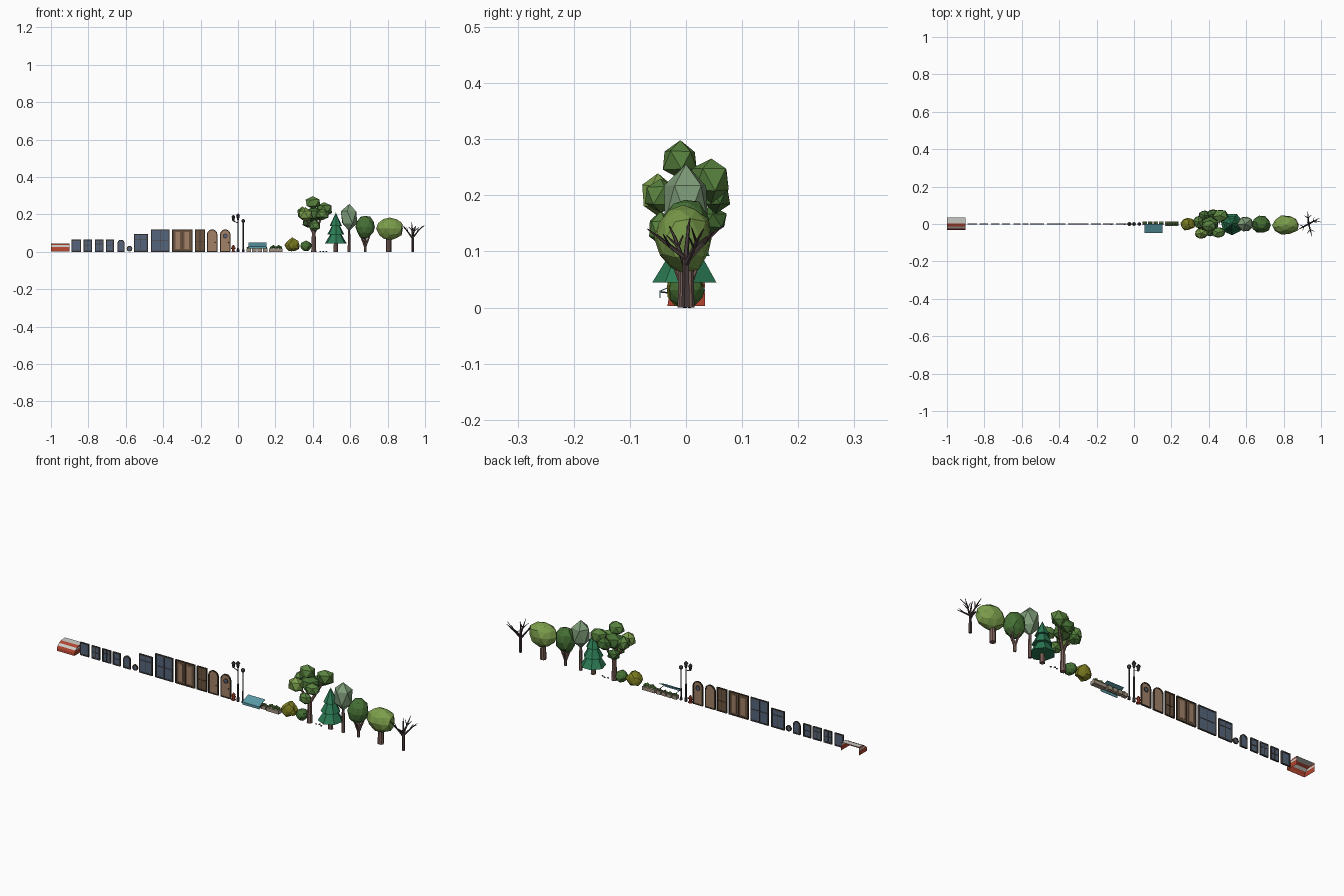
import bpy, bmesh, math, random
from mathutils import Vector, Matrix

if "Cube" in bpy.data.objects:
    bpy.data.objects.remove(bpy.data.objects["Cube"])

random.seed(4)
COL = dict(red=(.45, .06, .03), white=(.6, .6, .57), frame=(.06, .055, .055), glass=(.09, .13, .2),
           wood=(.15, .09, .05), wood_dark=(.06, .04, .025), door=(.36, .22, .14), metal=(.05, .05, .06),
           teal=(.1, .32, .38), planter=(.36, .29, .22), trunk=(.2, .12, .1), twig=(.07, .045, .045),
           green=(.1, .23, .05), dark=(.06, .16, .035), sage=(.21, .33, .19), lime=(.2, .34, .07),
           pine=(.025, .2, .09), olive=(.2, .2, .015), stone=(.06, .08, .05))


def mat(name):
    m = bpy.data.materials.get(name)
    if not m:
        m = bpy.data.materials.new(name)
        m.diffuse_color = (*COL[name], 1)
        m.use_nodes = True
        m.node_tree.nodes["Principled BSDF"].inputs["Base Color"].default_value = m.diffuse_color
    return m


def finish(bm, name, color):
    bmesh.ops.recalc_face_normals(bm, faces=bm.faces)
    me = bpy.data.meshes.new(name)
    bm.to_mesh(me)
    bm.free()
    ob = bpy.data.objects.new(name, me)
    me.materials.append(mat(color))
    bpy.context.collection.objects.link(ob)
    return ob


def box(name, x0, x1, y0, y1, z0, z1, color):
    bm = bmesh.new()
    m = Matrix.Translation(((x0+x1)/2, (y0+y1)/2, (z0+z1)/2)) @ Matrix.Diagonal((x1-x0, y1-y0, z1-z0, 1))
    bmesh.ops.create_cube(bm, size=1, matrix=m)
    return finish(bm, name, color)


def limbs(name, parts, color, n=6):
    # tapered rods: (start, end, radius at start, radius at end)
    bm = bmesh.new()
    for p, q, r1, r2 in parts:
        p, q = Vector(p), Vector(q)
        d = q - p
        m = Matrix.Translation((p+q)/2) @ d.to_track_quat('Z', 'Y').to_matrix().to_4x4()
        bmesh.ops.create_cone(bm, cap_ends=True, segments=n, radius1=r1, radius2=r2, depth=d.length, matrix=m)
    return finish(bm, name, color)


def blob(name, c, r, color, sub=1, rough=.1):
    # faceted foliage lump
    bm = bmesh.new()
    bmesh.ops.create_icosphere(bm, subdivisions=sub, radius=1)
    rot = Matrix.Rotation(random.uniform(0, 3), 3, 'Z')
    for v in bm.verts:
        p = rot @ v.co * (1 + random.uniform(-rough, rough*.6))
        v.co = Vector(c) + Vector((p.x*r[0], p.y*r[1], p.z*r[2]))
    return finish(bm, name, color)


def outline(kind, cx, w, h, inset=0):
    r = w/2 - inset
    if kind == 'rect':
        return [(cx-r, inset), (cx+r, inset), (cx+r, h-inset), (cx-r, h-inset)]
    if kind == 'arch':
        arc = [(cx+r*math.cos(a*math.pi/8), h-w/2+r*math.sin(a*math.pi/8)) for a in range(9)]
        return [(cx-r, inset), (cx+r, inset)] + arc
    return [(cx+r*math.cos(a*math.pi/6), h/2+r*math.sin(a*math.pi/6)) for a in range(12)]


def slab(name, pts, y0, y1, color):
    bm = bmesh.new()
    f = bm.faces.new([bm.verts.new((x, y0, z)) for x, z in pts])
    e = bmesh.ops.extrude_face_region(bm, geom=[f])['geom']
    bmesh.ops.translate(bm, vec=(0, y1-y0, 0), verts=[v for v in e if isinstance(v, bmesh.types.BMVert)])
    f2 = [f] if f.is_valid else []
    if not any(len(x.verts) == len(pts) and x.calc_center_median().y < min(y0, y1)+1e-6 for x in bm.faces) and not f2:
        bm.faces.new([v for v in bm.verts if abs(v.co.y-y0) < 1e-7])
    return finish(bm, name, color)


def ring(name, outer, inner, d, color):
    bm = bmesh.new()
    loops = [[bm.verts.new((x, y, z)) for x, z in pts]
             for pts, y in ((outer, -d), (inner, -d), (inner, d), (outer, d))]
    n = len(outer)
    for k in range(4):
        a, b = loops[k], loops[(k+1) % 4]
        for i in range(n):
            bm.faces.new((a[i], a[(i+1) % n], b[(i+1) % n], b[i]))
    return finish(bm, name, color)


def opening(name, kind, x0, x1, h, fcol, pcol, t=.006, bars_v=(), bars_h=()):
    # frame, infill panel and glazing bars (positions as fractions)
    cx, w = (x0+x1)/2, x1-x0
    ring(name+"_frame", outline(kind, cx, w, h), outline(kind, cx, w, h, t), .004, fcol)
    slab(name+"_panel", outline(kind, cx, w, h, t*.8), -.0015, .0015, pcol)
    for f in bars_v:
        top = h-t*.5
        box(name+"_bar", x0+w*f-t*.3, x0+w*f+t*.3, -.003, .003, t*.5, top, fcol)
    for f in bars_h:
        box(name+"_bar", x0+t*.5, x1-t*.5, -.003, .003, h*f-t*.3, h*f+t*.3, fcol)


# striped awning: bands step down along a curved profile, sides included
prof = [(.034, .045), (.002, .043), (-.014, .036), (-.025, .027), (-.031, .017), (-.033, .003)]
for i, c in enumerate(['white', 'red', 'white', 'red', 'red']):
    (ya, za), (yb, zb) = prof[i], prof[i+1]
    bm = bmesh.new()
    t, b = [[[bm.verts.new((x, yy, z)) for yy in (y, .034)] for x in (-1, -.9)] for y, z in ((ya-1e-5, za), (yb, zb))]
    bm.faces.new((t[0][0], t[1][0], b[1][0], b[0][0]))
    for s in (0, 1):
        bm.faces.new((t[s][0], b[s][0], b[s][1], t[s][1]))
    finish(bm, "awning_band", c)

# windows
opening("window_tall", 'rect', -.89, -.84, .065, 'frame', 'glass')
opening("window_split", 'rect', -.825, -.78, .065, 'frame', 'glass', bars_v=(.5,), bars_h=(.5,))
opening("window_transom", 'rect', -.765, -.718, .065, 'frame', 'glass', bars_v=(.5,), bars_h=(.65,))
opening("window_sash", 'rect', -.706, -.664, .065, 'frame', 'glass', bars_h=(.5,))
opening("window_arched", 'arch', -.645, -.606, .065, 'frame', 'glass')
opening("window_round", 'circle', -.595, -.565, .034, 'wood_dark', 'glass', t=.005)
opening("shop_window", 'rect', -.557, -.482, .095, 'frame', 'glass', bars_v=(.5,), bars_h=(.68,))
opening("wide_window", 'rect', -.466, -.366, .12, 'frame', 'glass', bars_v=(.5,), bars_h=(.5,))

# doors
opening("double_door", 'rect', -.352, -.243, .12, 'wood_dark', 'wood', bars_v=(.5,))
for x in (-.334, -.285):
    box("door_panel", x, x+.024, -.003, .003, .015, .105, 'door')
opening("single_door", 'rect', -.231, -.176, .12, 'wood_dark', 'wood', bars_v=(.5,), bars_h=(.45,))
for x0 in (-.166, -.096):
    opening("arched_door", 'arch', x0, x0+.056, .12, 'wood_dark', 'door', t=.005)
    blob("door_knob", (x0+.044, -.004, .05), (.003, .003, .003), 'metal', 1, 0)
o, i = ([(x, z+.072) for x, z in outline('circle', -.068, .026, .026, s)] for s in (0, .004))
ring("door_porthole", o, i, .004, 'wood_dark')
slab("door_porthole_glass", i, -.0025, .0025, 'glass')

# hydrant
limbs("hydrant", [((-.025, 0, 0), (-.025, 0, .004), .011, .011), ((-.025, 0, 0), (-.025, 0, .028), .007, .007),
                  ((-.025, 0, .027), (-.025, 0, .037), .009, .002),
                  ((-.037, 0, .02), (-.013, 0, .02), .004, .004)], 'red', 8)


# street lamps: tall post with a side lantern, and a short globe lamp
def lantern(x, z):
    return [((x, 0, z), (x, 0, z+.022), .005, .009), ((x, 0, z+.022), (x, 0, z+.034), .011, .002)]


limbs("tall_lamp", [((0, 0, 0), (0, 0, .02), .008, .006), ((0, 0, .01), (0, 0, .175), .004, .003),
                    ((0, 0, .155), (-.025, 0, .165), .002, .002)] + lantern(0, .171) + lantern(-.025, .164), 'metal', 8)
limbs("short_lamp", [((.028, 0, 0), (.028, 0, .015), .007, .005), ((.028, 0, .01), (.028, 0, .16), .0035, .003)], 'metal', 8)
blob("lamp_globe", (.028, 0, .165), (.01, .01, .011), 'metal', 2, 0)

# cloth awning with valance and end cheeks
bm = bmesh.new()
P = [[bm.verts.new((x, y, z)) for y, z in ((0, .05), (-.047, .03), (-.047, .017))] for x in (.057, .153)]
for k in (0, 1):
    bm.faces.new((P[0][k], P[1][k], P[1][k+1], P[0][k+1]))
cloth = finish(bm, "cloth_awning", 'teal')
sol = cloth.modifiers.new("thickness", 'SOLIDIFY')
sol.thickness = .002
limbs("awning_arms", [((x, 0, .022), (x, -.046, .028), .0015, .0015) for x in (.06, .15)], 'metal', 5)

# flower boxes
for x in (.045, .075, .105, .135):
    box("small_planter", x, x+.024, -.006, .014, 0, .018, 'planter')
    blob("planter_leaves", (x+.012, .004, .021), (.011, .009, .008), 'dark', 1, .2)
box("long_planter", .167, .238, -.012, .014, 0, .018, 'planter')
for k in range(5):
    blob("planter_leaves", (.178+k*.0125, .001, .022+.006*(k % 2)), (.009, .01, .01), 'green', 1, .25)

# bushes and pebbles
blob("olive_bush", (.29, 0, .037), (.04, .036, .038), 'olive', 2, .18)
blob("green_bush", (.363, 0, .031), (.03, .032, .03), 'dark', 2, .1)
for x, y in ((.44, 0), (.456, .006), (.472, -.003)):
    blob("pebble", (x, y, .002), (.006, .005, .003), 'stone', 1, .2)

# broad tree with clustered crown
limbs("broad_trunk", [((.405, 0, 0), (.405, 0, .11), .014, .01), ((.405, 0, .1), (.36, -.02, .18), .008, .005),
                      ((.405, 0, .1), (.455, .03, .2), .008, .005), ((.405, 0, .1), (.405, -.03, .2), .008, .005)], 'trunk', 7)
for c, r, k in [((.4, -.01, .263), (.045, .035, .036), 'green'), ((.46, .045, .228), (.045, .037, .042), 'green'),
                ((.36, -.05, .2), (.042, .03, .04), 'lime'), ((.345, .01, .205), (.03, .04, .038), 'green'),
                ((.425, .053, .2), (.04, .027, .033), 'dark'), ((.45, -.045, .2), (.04, .034, .034), 'green'),
                ((.41, -.045, .14), (.033, .025, .032), 'green'), ((.405, 0, .2), (.05, .045, .042), 'dark'),
                ((.375, .045, .155), (.033, .03, .026), 'dark')]:
    blob("broad_crown", c, r, k, 1, .12)

# pine
limbs("pine_trunk", [((.523, 0, 0), (.523, 0, .07), .013, .01)], 'trunk', 7)
limbs("pine_tiers", [((.523, 0, .045), (.523, 0, .12), .06, .014), ((.523, 0, .092), (.523, 0, .162), .047, .01),
                     ((.523, 0, .138), (.523, 0, .21), .034, 0)], 'pine', 7)

# tall oval tree
limbs("oval_trunk", [((.594, 0, 0), (.594, 0, .15), .009, .006)], 'trunk')
blob("oval_crown", (.594, 0, .185), (.05, .045, .073), 'sage', 1, .05)

# forked tree
limbs("forked_trunk", [((.68, 0, 0), (.68, 0, .035), .007, .007)] +
      [((.68, 0, .025), (.68+.03*math.cos(a), .03*math.sin(a), .1), .006, .004)
       for a in (.3, 1.9, 3.4, 4.9)], 'trunk')
blob("forked_crown", (.68, -.002, .133), (.052, .047, .064), 'dark', 2, .08)

# round tree
limbs("round_trunk", [((.806, 0, 0), (.806, 0, .1), .015, .013)], 'trunk', 8)
blob("round_crown", (.812, -.005, .124), (.074, .052, .063), 'lime', 2, .08)

# bare tree: each main branch splits into twigs
parts = [((.934, 0, 0), (.934, 0, .095), .008, .006)]
tips = [(.895, -.02, .125), (.97, .02, .12), (.93, .045, .128), (.945, -.042, .12), (.93, .004, .14)]
for k, tip in enumerate(tips):
    base, tip = Vector((.934, 0, .07+.006*k)), Vector(tip)
    parts.append((base, tip, .005, .003))
    d = (tip-base).normalized()
    for s in (-.9, 0, .9):
        dd = Matrix.Rotation(s, 3, 'Z') @ d
        root = tip if s == 0 else base.lerp(tip, .7)
        parts.append((root, root+Vector((dd.x*.034, dd.y*.034, .02)), .003, .001))
parts.append((Vector((.965, .018, .117)), Vector((1, .01, .142)), .003, .001))
limbs("bare_tree", parts, 'twig', 5)
